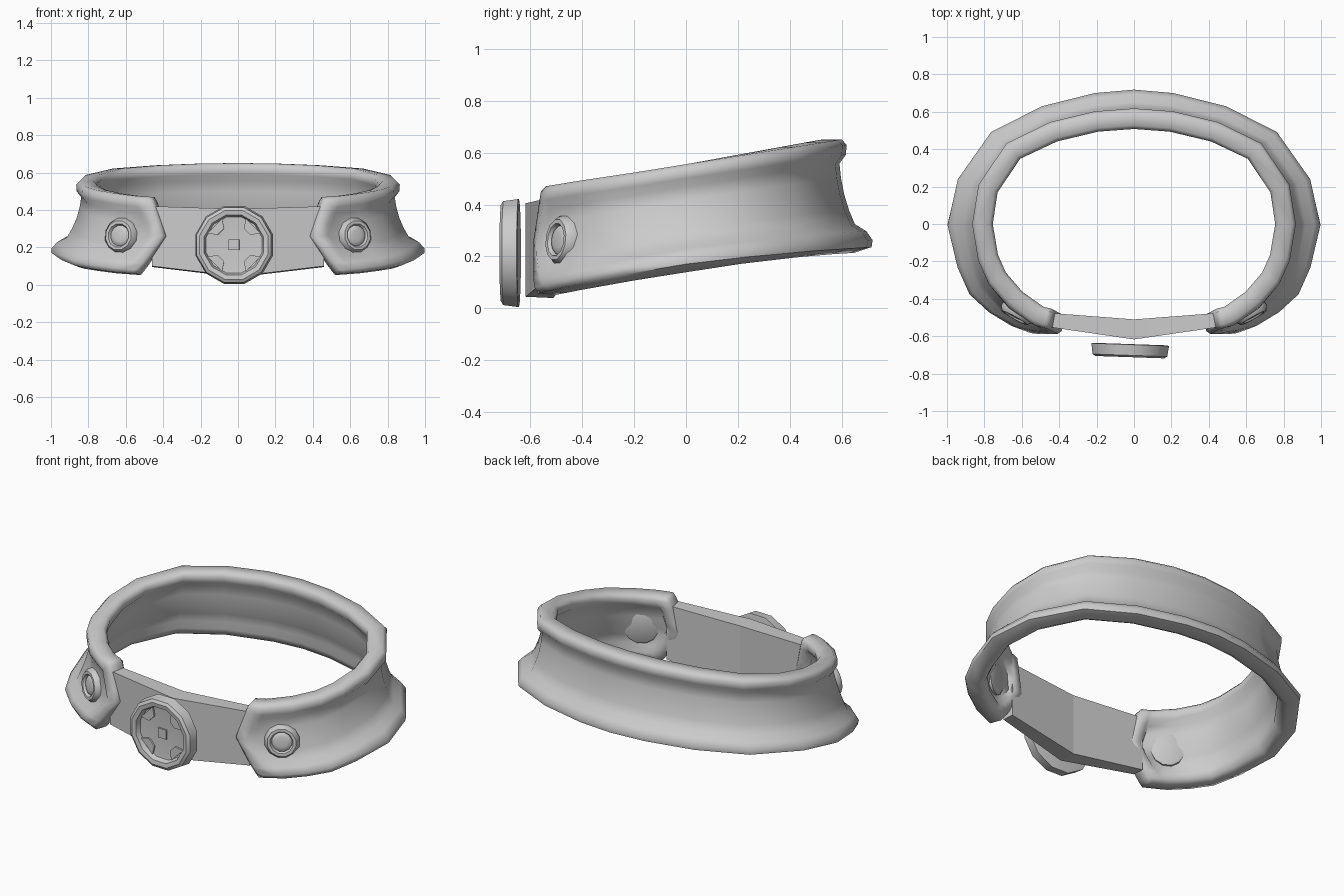
import bpy, math
from mathutils import Vector, Matrix

if "Cube" in bpy.data.objects:
    bpy.data.objects.remove(bpy.data.objects["Cube"])

# Half plan curves of the collar, back centre to front tip
BOTTOM = [(0, .68), (.2, .662), (.48, .592), (.74, .462), (.91, .225), (.965, 0), (.91, -.215),
          (.85, -.345), (.70, -.475), (.52, -.54), (.37, -.56)]
TOP = [(0, .563), (.2, .548), (.43, .493), (.645, .39), (.78, .19), (.81, 0), (.78, -.18),
       (.73, -.29), (.62, -.415), (.50, -.495), (.38, -.52)]
LAST = len(TOP) - 1


def along(pts, s):
    i = min(int(s), LAST - 1)
    return Vector(pts[i]).lerp(Vector(pts[i + 1]), s - i)


def surface(s, v):
    """Middle of the collar wall at path position s and height v."""
    a = abs(s)
    flare = 2.5 - 1.3 * max(0, min(1, (a - 5.5) / 2.5))
    vc = max(0, min(1, v))
    b, t = along(BOTTOM, a), along(TOP, a)
    p = b.lerp(t, 1 - (1 - vc) ** flare)
    zb = .155 + .15 * b.y - .07 * b.y ** 2
    zt = .555 + .17 * t.y
    return Vector((math.copysign(p.x, s), p.y, zb + (zt - zb) * vc))


def normal(s, v):
    ds = surface(min(s + .4, LAST), v) - surface(s - .4, v)
    dv = surface(s, min(v + .06, 1)) - surface(s, max(v - .06, 0))
    n = dv.cross(ds)
    n.z *= .5
    n.normalize()
    ref = surface(s, v)
    return n if n.x * ref.x + n.y * ref.y > 0 else -n


def make(name, verts, faces, mirror=False, angle=40):
    me = bpy.data.meshes.new(name)
    me.from_pydata([tuple(v) for v in verts], [], faces)
    ob = bpy.data.objects.new(name, me)
    bpy.context.collection.objects.link(ob)
    bpy.ops.object.select_all(action='DESELECT')
    ob.select_set(True)
    bpy.context.view_layer.objects.active = ob
    bpy.ops.object.mode_set(mode='EDIT')
    bpy.ops.mesh.select_all(action='SELECT')
    bpy.ops.mesh.normals_make_consistent(inside=False)
    bpy.ops.object.mode_set(mode='OBJECT')
    bpy.ops.object.shade_smooth_by_angle(angle=math.radians(angle))
    if mirror:
        ob.modifiers.new("Mirror", 'MIRROR').use_clip = True
    return ob


def lathe(name, profile, n, mat, **kw):
    """Spin (radius, height) points, both ends capped, around local z."""
    verts = [mat @ Vector((r * math.cos(2 * math.pi * (k + .5) / n),
                           r * math.sin(2 * math.pi * (k + .5) / n), h))
             for r, h in profile for k in range(n)]
    faces = [(j * n + k, j * n + (k + 1) % n, (j + 1) * n + (k + 1) % n, (j + 1) * n + k)
             for j in range(len(profile) - 1) for k in range(n)]
    faces += [tuple(range(n)), tuple(range((len(profile) - 1) * n, len(profile) * n))]
    return make(name, verts, faces, **kw)


# Collar: double-skinned wall with a padded rim and pointed front ends
ROWS = [0, .05, .14, .22, .35, .5, .65, .78, .86, .95, 1]
CUT = [1.05, .95, .76, .6, .34, .03, .18, .31, .38, .5, .62]
THICK = [.036, .055, .052, .025, .025]
outer, inner = [], []
for r, v in enumerate(ROWS):
    end = LAST - CUT[r]
    cols = list(range(8)) + [(7 + end - .72) / 2] + [end - d for d in (.72, .54, .15, 0)]
    for c, s in enumerate(cols):
        k = min(r, len(ROWS) - 1 - r, len(cols) - 1 - c, 4)
        p, n = surface(s, v), normal(s, v)
        if c == 0:
            n.x = 0
        outer.append(p + n * THICK[k])
        inner.append(p - n * THICK[k])
R, C = len(ROWS), len(cols)
N = R * C
faces = []
for r in range(R - 1):
    for c in range(C - 1):
        q = (r * C + c, r * C + c + 1, (r + 1) * C + c + 1, (r + 1) * C + c)
        faces += [q, tuple(i + N for i in reversed(q))]
border = list(range(C)) + [r * C + C - 1 for r in range(1, R)] + \
    [(R - 1) * C + c for c in range(C - 2, -1, -1)]
faces += [(a, b, b + N, a + N) for a, b in zip(border, border[1:])]
make("collar", outer + inner, faces, mirror=True, angle=60)

# Rivets through the collar ends
pos, nrm = surface(8.27, .47), normal(8.27, .47)
frame = Matrix.Translation(pos) @ nrm.to_track_quat('Z', 'Y').to_matrix().to_4x4()
lathe("rivet", [(.03, .04), (.05, .036), (.056, .03), (.064, .045), (.08, .045), (.098, .02),
                (.094, -.032), (.082, -.037)], 12, frame, mirror=True)

# Front strap, bent to a shallow point in the middle, ends tucked into the collar rim
sections = [(-.46, -.55, -.475, .1, .42), (0, -.617, -.51, .045, .405), (.46, -.55, -.475, .1, .42)]
verts = [p for x, yo, yi, lo, hi in sections
         for p in ((x, yo, lo), (x, yo, hi), (x, yi, hi), (x, yi, lo - .005))]
faces = [(j * 4 + k, j * 4 + (k + 1) % 4, j * 4 + 4 + (k + 1) % 4, j * 4 + 4 + k)
         for j in range(2) for k in range(4)] + [(0, 1, 2, 3), (8, 9, 10, 11)]
make("front_strap", verts, faces, angle=5)

# Medallion: rimmed disc in front of the strap, facing -y
disc = (Matrix.Translation((-.02, -.642, .213)) @ Matrix.Rotation(math.radians(-2), 4, 'Z')
        @ Matrix.Rotation(math.radians(90), 4, 'X'))
lathe("medallion", [(.14, .035), (.155, .037), (.165, .066), (.19, .07), (.207, .06),
                    (.215, .003), (.2, 0)], 12, disc)


def plate(name, pts, lo, hi):
    n = len(pts)
    verts = [disc @ Vector((x, y, h)) for h in (lo, hi) for x, y in pts]
    faces = [tuple(range(n)), tuple(range(n, 2 * n))]
    faces += [(k, (k + 1) % n, n + (k + 1) % n, n + k) for k in range(n)]
    make(name, verts, faces, angle=20)


# Relief on the medallion: centre stud and edge lugs
q = .028
plate("medallion_stud", [(-q, -q), (q, -q), (q, q), (-q, q)], .03, .045)
for i in range(4):
    rot = Matrix.Rotation(math.radians(45 + 90 * i), 2)
    lug = [rot @ Vector(p) for p in ((.10, -.025), (.10, .025), (.145, .055), (.145, -.055))]
    plate("medallion_lug", lug, .03, .045)
